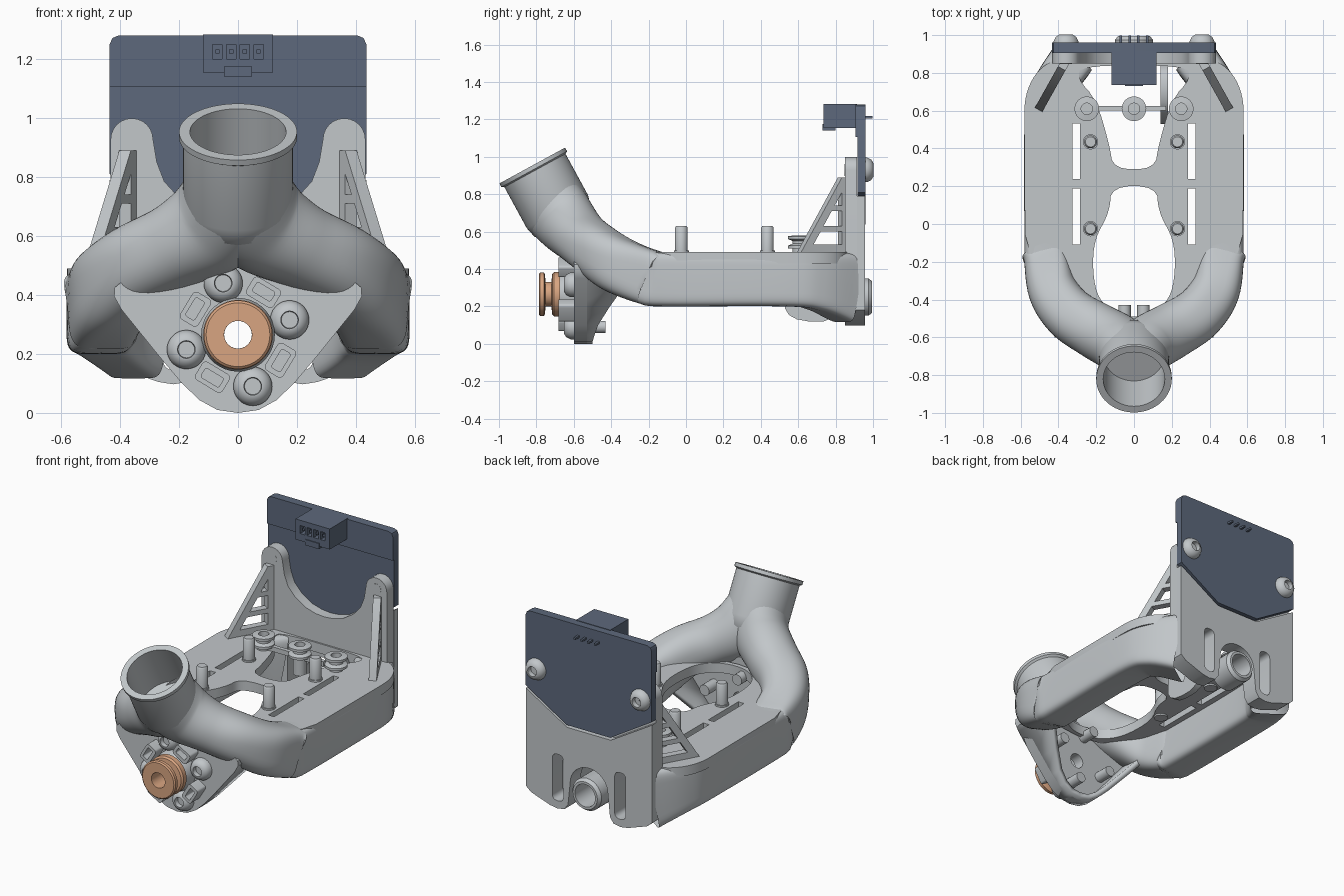
import bpy, bmesh, math
from mathutils import Vector, Matrix

cube = bpy.data.objects.get("Cube")
if cube:
    bpy.data.objects.remove(cube, do_unlink=True)

parts = []


def material(name, rgb):
    m = bpy.data.materials.new(name)
    m.use_nodes = True
    m.diffuse_color = (*rgb, 1)
    m.node_tree.nodes["Principled BSDF"].inputs["Base Color"].default_value = (*rgb, 1)
    return m


gray = material("light gray", (.54, .57, .59))
blue = material("slate blue", (.11, .14, .2))
copper = material("copper orange", (.69, .375, .22))


def finish(name, bm, mat, matrix=Matrix()):
    bm.transform(matrix)
    bmesh.ops.remove_doubles(bm, verts=bm.verts, dist=.0001)
    bmesh.ops.recalc_face_normals(bm, faces=bm.faces)
    mesh = bpy.data.meshes.new(name)
    bm.to_mesh(mesh)
    bm.free()
    mesh.materials.append(mat)
    ob = bpy.data.objects.new(name, mesh)
    bpy.context.collection.objects.link(ob)
    parts.append(ob)
    return ob


def grid(bm, rows, closed=True):
    vs = [[bm.verts.new(p) for p in row] for row in rows]
    n = len(rows[0])
    for r, s in zip(vs, vs[1:]):
        for i in range(n if closed else n - 1):
            j = (i + 1) % n
            bm.faces.new((r[i], r[j], s[j], s[i]))


def box(name, low, high, mat=gray):
    bm = bmesh.new()
    bmesh.ops.create_cube(bm, size=1)
    low, high = Vector(low), Vector(high)
    finish(name, bm, mat, Matrix.Translation((low + high) / 2) @ Matrix.Diagonal((*(high - low), 1)))


def lathe(name, profile, origin, axis, mat=gray, steps=36):
    bm = bmesh.new()
    turn = [math.tau * i / steps for i in range(steps)]
    grid(bm, [[(max(r, .0002) * math.cos(a), max(r, .0002) * math.sin(a), h) for a in turn] for r, h in profile])
    rot = Vector(axis).to_track_quat('Z', 'Y').to_matrix().to_4x4()
    finish(name, bm, mat, Matrix.Translation(origin) @ rot)


def sheet(name, loops, thick, matrix, mat=gray):
    cu = bpy.data.curves.new(name, 'CURVE')
    cu.dimensions, cu.fill_mode, cu.extrude = '2D', 'BOTH', thick / 2
    for loop in loops:
        sp = cu.splines.new('POLY')
        sp.points.add(len(loop) - 1)
        for p, (x, y) in zip(sp.points, loop):
            p.co = (x, y, 0, 1)
        sp.use_cyclic_u = True
    tmp = bpy.data.objects.new(name + " outline", cu)
    bpy.context.collection.objects.link(tmp)
    mesh = bpy.data.meshes.new_from_object(tmp.evaluated_get(bpy.context.evaluated_depsgraph_get()))
    bm = bmesh.new()
    bm.from_mesh(mesh)
    bpy.data.objects.remove(tmp)
    bpy.data.curves.remove(cu)
    bpy.data.meshes.remove(mesh)
    finish(name, bm, mat, matrix)


def mirrored(half):
    return half + [(-x, y) for x, y in reversed(half) if x > 0]


def soften(loop):
    for _ in range(2):
        pairs = zip(loop, loop[1:] + loop[:1])
        loop = [(a[0] + (b[0] - a[0]) * t, a[1] + (b[1] - a[1]) * t) for a, b in pairs for t in (.25, .75)]
    return loop


def rect(x, y, w, h):
    return [(x - w, y - h), (x + w, y - h), (x + w, y + h), (x - w, y + h)]


def arc(x, y, rx, ry, start, end, n=12):
    turn = [math.radians(start + (end - start) * i / n) for i in range(n + 1)]
    return [(x + rx * math.cos(a), y + ry * math.sin(a)) for a in turn]


def rounded(x, y, w, h, r):
    corners = zip(rect(x, y, w - r, h - r), (180, 270, 0, 90))
    return [p for (cx, cy), a in corners for p in arc(cx, cy, r, r, a, a + 90, 4)]


def upright(y):
    return Matrix.Translation((0, y, 0)) @ Matrix.Rotation(math.pi / 2, 4, 'X')


def catmull(a, b, c, d, t):
    return [(2*q + (r-p)*t + (2*p-5*q+4*r-s)*t*t + (3*q-p-3*r+s)*t**3) / 2 for p, q, r, s in zip(a, b, c, d)]


# Inlet pipe with rim
lathe("inlet_pipe", [(0, -.28), (.163, -.28), (.163, 0), (.2, 0), (.2, -.022), (.186, -.03),
                     (.186, -.28), (.172, -.34), (.13, -.38), (0, -.39)], (0, -.822, .953), (0, -.48, .88), steps=64)

# Air ducts: centre, half width, half height, squareness
stations = [(.025, -.705, .73, .158, .184, 2), (.08, -.635, .645, .155, .175, 2), (.2, -.565, .57, .15, .147, 2.1),
            (.335, -.48, .502, .142, .142, 2.4), (.425, -.36, .42, .132, .15, 3), (.462, -.2, .357, .118, .148, 4.5),
            (.47, -.1, .345, .11, .145, 6), (.47, .52, .345, .11, .145, 6), (.437, .70, .335, .112, .155, 6),
            (.335, .86, .302, .118, .188, 7)]
ends = [stations[0]] + stations + [stations[-1]]
samples = [catmull(*ends[i:i + 4], k / 6) for i in range(len(stations) - 1) for k in range(6)] + [stations[-1]]
for side, label in ((1, "left"), (-1, "right")):
    rows = []
    for i, (x, y, z, a, b, n) in enumerate(samples):
        ahead, behind = samples[min(i + 1, len(samples) - 1)], samples[max(i - 1, 0)]
        t = (Vector(ahead[:3]) - Vector(behind[:3])).normalized()
        s = t.cross(Vector((0, 0, 1))).normalized()
        u = s.cross(t)
        row = []
        for k in range(48):
            c, w = math.cos(math.tau * k / 48), math.sin(math.tau * k / 48)
            p = Vector((x, y, z)) + s * a * math.copysign(abs(c) ** (2 / n), c) \
                + u * b * math.copysign(abs(w) ** (2 / n), w)
            row.append((p.x * side, p.y, p.z))
        rows.append(row)
    bm = bmesh.new()
    grid(bm, rows)
    finish(label + "_air_duct", bm, gray)

# Deck with two openings and four slots
deck = mirrored([(0, -.52), (.25, -.49), (.4, -.38), (.46, -.28), (.55, -.15), (.578, -.05)]
                + arc(.38, .6, .2, .27, 0, 80))
front_gap = soften(mirrored([(.12, .2), (.13, .06), (.21, -.08), (.22, -.25), (.19, -.4), (.08, -.49)]))
rear_gap = soften(mirrored([(.11, .29), (.13, .42), (.2, .66), (.3, .77), (.28, .84)]))
slots = [rect(s * .305, y, .02, .148) for s in (1, -1) for y in (.385, .04)]
sheet("deck", [deck, front_gap, rear_gap] + slots, .06, Matrix.Translation((0, 0, .46)))

# Deck posts
for s in (1, -1):
    for y in (.435, -.025):
        lathe("deck_post", [(0, 0), (.04, 0), (.04, .08), (.034, .08), (.034, .2), (.027, .21), (0, .21)],
              (s * .23, y, .42), (0, 0, 1))

# Rollers and their link
for x in (-.25, 0, .25):
    lathe("roller", [(0, -.08), (.04, -.08), (.04, .03), (.065, .03), (.065, .045), (.04, .055), (.04, .07),
                     (.065, .08), (.065, .095), (.03, .1), (.03, .07), (0, .07)], (x, .61, .48), (0, 0, 1))
box("roller_link", (-.25, .6, .49), (.17, .625, .52))
bracket = soften([(.53, .12), (.86, .12), (.86, .5), (.6, .5), (.53, .3)])
sheet("sensor_bracket", [bracket], .04,
      Matrix.Translation((.16, 0, 0)) @ Matrix(((0, 0, 1, 0), (1, 0, 0, 0), (0, 1, 0, 0), (0, 0, 0, 1))))

# Front motor plate and its side walls
edge = [(0, 0), (.07, .01), (.13, .043), (.19, .1), (.27, .195), (.395, .35), (.42, .395)]
plate = mirrored(edge + [(.418, .425), (.4, .44), (.3, .47), (.06, .53), (0, .53)])
sheet("front_plate", [plate, arc(0, .265, .047, .047, 0, 345, 23)], .07, upright(-.565))
depth = [-.5, -.5, -.49, -.47, -.41, -.3, -.27]
rim = [(x, y, z) for (x, z), y in zip(edge, depth)]
rim = [(-x, y, z) for x, y, z in reversed(rim[1:])] + rim
bm = bmesh.new()
grid(bm, [[(x, -.598, z) for x, y, z in rim], rim], closed=False)
wall = finish("front_plate_wall", bm, gray)
solid = wall.modifiers.new("thickness", 'SOLIDIFY')
solid.thickness = .035
solid.offset = -1 if wall.data.polygons[0].normal.z < 0 else 1

# Screws and clip frames around the pulley
dome = [(0, -.03), (.066, -.03), (.066, .012), (.055, .035), (.035, .048), (.03, .048), (.028, .02), (0, .02)]
for k in range(4):
    a = math.radians(106 + 90 * k)
    x, z = .182 * math.cos(a), .265 + .182 * math.sin(a)
    lathe("front_screw", dome, (x, -.605, z), (0, -1, 0))
    lathe("front_screw_tip", [(0, 0), (.033, 0), (.033, .12), (0, .12)], (x, -.55, z), (0, 1, 0))
    spin = upright(-.64) @ Matrix.Translation((0, .265, 0)) @ Matrix.Rotation(math.radians(59 + 90 * k), 4, 'Z')
    sheet("clip_frame", [rounded(.168, 0, .036, .054, .015), rounded(.17, 0, .018, .036, .008)], .085, spin)
lathe("motor_boss", [(.047, 0), (.125, 0), (.125, .03), (.1, .09), (.047, .09)], (0, -.6, .265), (0, -1, 0))
lathe("pulley", [(.047, 0), (.118, 0), (.118, .03), (.108, .04), (.065, .045), (.065, .075), (.108, .08),
                 (.116, .085), (.116, .105), (.108, .112), (.047, .112), (.047, 0)],
      (0, -.675, .265), (0, -1, 0), copper, 48)

# Back plate with ears, lower arch and duct outlets
base = arc(0, .28, .13, .125, 90, 0, 8) + [(.145, .14), (.17, .105), (.22, .097), (.27, .105), (.4, .15), (.435, .18)]
outlets = [rounded(s * .215, .29, .038, .145, .03) for s in (1, -1)]
saddle = [(.275, .85), (.25, .785), (.2, .73), (.13, .685), (.06, .665), (0, .66)]
sheet("back_plate", [mirrored(base + arc(.36, .927, .072, .072, 0, 180) + saddle)] + outlets, .065, upright(.882))
step = mirrored(base + [(.435, .79), (.15, .62), (0, .62)])
sheet("back_plate_step", [step] + outlets, .042, upright(.935))
lathe("outlet_ring", [(.07, 0), (.1, 0), (.1, .14), (.085, .16), (.07, .16), (.07, 0)], (0, .835, .25), (0, 1, 0))

# Braces and ears' screws
windows = [[(.075, .53), (.25, .53), (.25, .6), (.119, .6)], [(.137, .63), (.25, .63), (.25, .71), (.187, .71)],
           [(.206, .74), (.25, .74), (.25, .81)]]
for s in (1, -1):
    d = Vector((-.14 * s, .25, 0)).normalized()
    up = Vector((0, 0, 1))
    frame = Matrix((d, up, d.cross(up))).transposed().to_4x4()
    frame.translation = (s * .505, .605, 0)
    sheet("brace", [[(0, .48), (0, .49), (.25, .89), (.29, .89), (.29, .48)]] + windows, .045, frame)
    lathe("board_screw", dome, (s * .36, .955, .93), (0, 1, 0))
    lathe("ear_pad", [(0, 0), (.032, 0), (.032, .004), (0, .004)], (s * .36, .852, .93), (0, -1, 0))

# Circuit board with slightly raised upper band
top = [(.435, 1.25), (.426, 1.271), (.405, 1.28)]
sheet("circuit_board", [mirrored([(0, .637), (.15, .637), (.435, .81)] + top)], .042, upright(.939), blue)
sheet("board_band", [mirrored([(.435, 1.105)] + top)], .02, upright(.915), blue)

# Connector with four sockets
box("connector_body", (-.118, .78, 1.155), (.118, .915, 1.283), blue)
cells = [(-.07, 1.225), (-.023, 1.225), (.023, 1.225), (.07, 1.225)]
sheet("connector_face", [rect(0, 1.219, .118, .064)] + [rect(x, z, .016, .025) for x, z in cells], .045,
      upright(.758), blue)
box("connector_latch", (-.048, .73, 1.14), (.048, .8, 1.175), blue)
for x, z in cells:
    box("socket_pin", (x - .007, .745, z - .007), (x + .007, .79, z + .007), blue)
    box("solder_pin", (x - .007, .95, 1.205), (x + .007, .998, 1.217), blue)

# Smooth shading with crisp edges
bpy.ops.object.select_all(action='DESELECT')
for ob in parts:
    ob.select_set(True)
bpy.context.view_layer.objects.active = parts[0]
bpy.ops.object.shade_smooth_by_angle(angle=math.radians(35))
